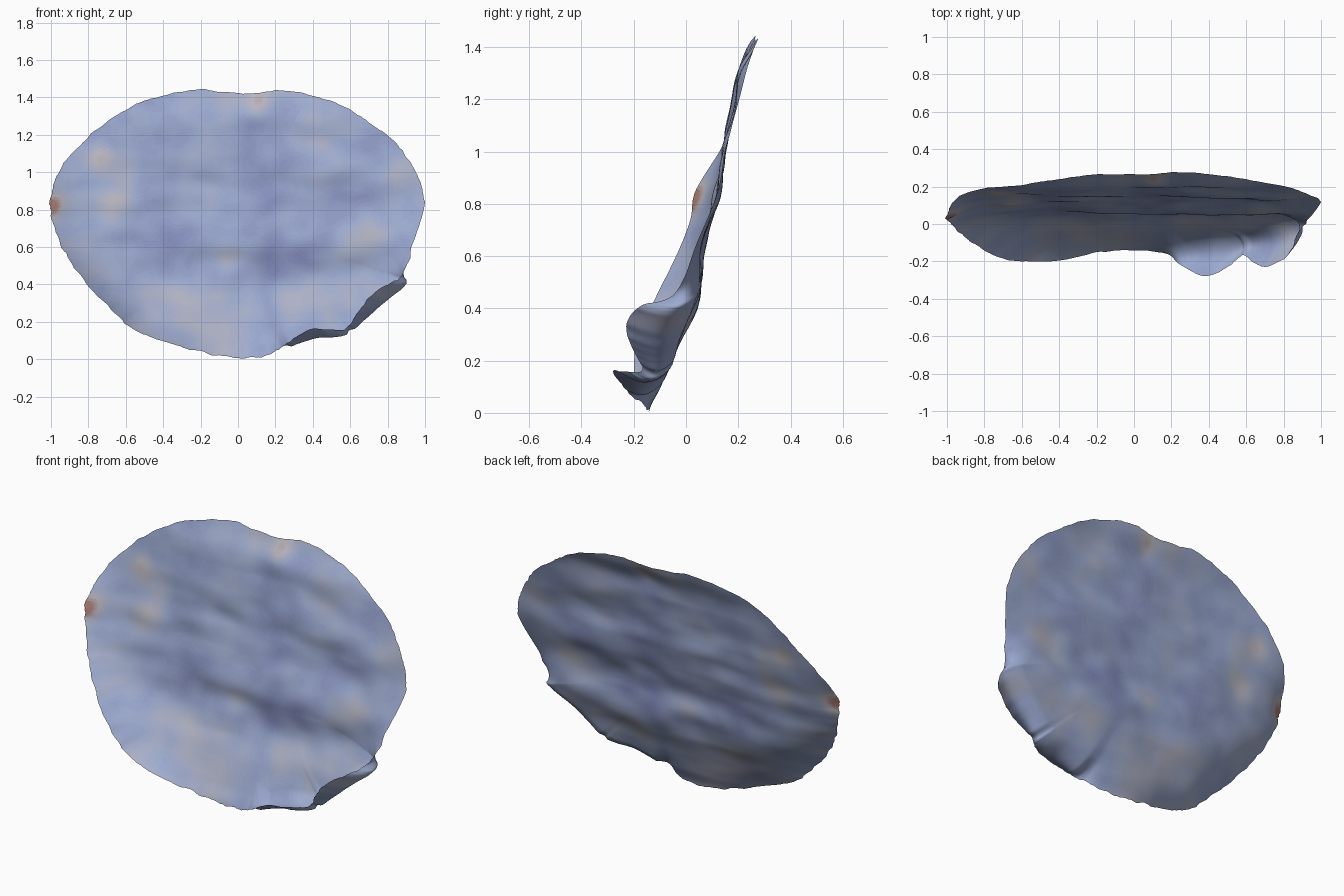
import bpy, bmesh, math
from mathutils import Vector, noise

if "Cube" in bpy.data.objects:
    bpy.data.objects.remove(bpy.data.objects["Cube"])

# Leaning profile: y of the sheet at z = 0.0, 0.1, 0.2 ... 1.5
LEAN = [-0.15, -0.10, -0.05, -0.01, 0.03, 0.05, 0.06, 0.08, 0.11,
        0.13, 0.147, 0.165, 0.18, 0.20, 0.255, 0.29]

# Rim, going round from the bottom: x, y, z
RIM = [(0, -.14, .005), (.17, -.16, .025), (.25, -.22, .08), (.38, -.28, .155),
       (.5, -.23, .16), (.58, -.17, .165), (.64, -.205, .25), (.71, -.225, .34), (.82, -.17, .41),
       (.88, -.05, .45), (.94, .03, .62), (.995, .12, .84), (.95, .15, 1.0),
       (.84, .19, 1.16), (.7, .22, 1.27), (.54, .25, 1.365), (.27, .275, 1.44),
       (.05, .265, 1.42), (-.2, .265, 1.44), (-.4, .24, 1.41), (-.6, .205, 1.33),
       (-.8, .19, 1.19), (-.94, .14, 1.03), (-1, .05, .87), (-.99, .02, .74),
       (-.93, -.05, .58), (-.83, -.12, .43), (-.7, -.185, .29), (-.56, -.2, .16),
       (-.38, -.19, .09), (-.2, -.15, .04)]

# Rolled lip on the lower right: rim index -> how far the fold stands outside the rim
FOLD = {1: .0, 2: .03, 3: .08, 4: .07, 5: .035, 6: .07, 7: .10, 8: .08, 9: .03}

# Colour spots: x, z, radius, strength (positive is warm)
SPOTS = [(-.74, 1.08, .08, .3), (-.66, .8, .1, .3), (.62, .6, .12, .25),
         (.1, 1.37, .07, .45), (-1, .82, .06, .7), (-.25, .12, .3, .18), (.3, .36, .15, .1),
         (-.4, .6, .17, -.35), (.2, .5, .18, -.25), (.52, .82, .13, -.25), (.2, 1.0, .3, -.1)]

SEGS, RINGS, SHADES = 310, 70, 24
CENTRE = (0.0, 0.72)


def spline(a, b, c, d, t):
    return 0.5 * (2 * b + (c - a) * t + (2 * a - 5 * b + 4 * c - d) * t * t
                  + (3 * b - a - 3 * c + d) * t ** 3)


def lean(z):
    i = max(0, min(len(LEAN) - 2, int(z * 10)))
    p = [LEAN[max(0, min(len(LEAN) - 1, i + k))] for k in (-1, 0, 1, 2)]
    return spline(*p, z * 10 - i)


def rim(k):
    n = len(RIM)
    u = k / SEGS * n
    i, t = int(u), u - int(u)
    ids = [(i + j) % n for j in (-1, 0, 1, 2)]
    p = spline(*[Vector(RIM[j]) for j in ids], t)
    b = spline(*[FOLD.get(j, 0) for j in ids], t)
    return p, max(b, 0)


def spots(x, z):
    return sum(w * math.exp(-((x - a) ** 2 + (z - b) ** 2) / rad ** 2)
               for a, b, rad, w in SPOTS)


def ripple(x, z):
    y = (0.020 * noise.noise(Vector((x * 1.8, z * 5.5, 3.1)))
         + 0.010 * noise.noise(Vector((x * 5, z * 9, 7.7))))
    return y - 0.04 * spots(x, z)      # warm spots bulge forward, deep blue ones recede


def point(k, r):
    p, fold = rim(k)
    w = min(1, fold / 0.04)            # 0 = plain dished edge, 1 = rolled lip
    t = max(0.0, (r - 0.8) / 0.2)
    # Rolled lip: the sheet runs out to the fold, then turns back to the rim
    rolled = r * (1 + fold) / 0.88 if r < 0.8 else 0
    if r >= 0.8:
        a = (1 + fold) * 0.8 / 0.88
        rolled = a + (1 - a) * t + (1 + fold - (1 + a) / 2) * math.sin(math.pi * t)
    q = r + (rolled - r) * w
    q *= 1 + r ** 12 * (0.010 * noise.noise(Vector((k * 0.31, 0.5, 0.2)))
                        + 0.006 * noise.noise(Vector((k * 0.83, 4.5, 0.2))))
    x = CENTRE[0] + (p.x - CENTRE[0]) * q
    z = CENTRE[1] + (p.z - CENTRE[1]) * q
    bend = (1 - w) * r ** 7 + w * t ** 1.6
    y = lean(z) + (p.y - lean(p.z)) * bend + ripple(x, z) * (1 - 0.7 * r ** 5)
    return Vector((x, y, max(z, 0)))


def shade(c):
    v = (0.34 + 0.22 * noise.noise(Vector((c.x * 3.5, c.z * 4.5, 1.0)))
         + 0.12 * noise.noise(Vector((c.x * 9, c.z * 10, 5.0))) + spots(c.x, c.z))
    return max(0, min(SHADES - 1, int(v * SHADES)))


# Wrinkled sheet as a polar grid
bm = bmesh.new()
hub = bm.verts.new(point(0, 0))
rings = [[bm.verts.new(point(k, (j / RINGS) ** 0.8)) for k in range(SEGS)]
         for j in range(1, RINGS + 1)]
for k in range(SEGS):
    n = (k + 1) % SEGS
    bm.faces.new((hub, rings[0][k], rings[0][n]))
    for a, b in zip(rings, rings[1:]):
        bm.faces.new((a[k], b[k], b[n], a[n]))
for f in bm.faces:
    f.smooth = True
    f.material_index = shade(f.calc_center_median())
me = bpy.data.meshes.new("wavy_sheet")
bm.to_mesh(me)
bm.free()

# Shades from deep blue through pale blue to warm tan
RAMP = [Vector((.20, .23, .47)), Vector((.33, .40, .62)),
        Vector((.50, .48, .52)), Vector((.42, .22, .18))]
for i in range(SHADES):
    u = i / (SHADES - 1) * (len(RAMP) - 1)
    j = min(int(u), len(RAMP) - 2)
    mat = bpy.data.materials.new(f"sheet_shade_{i}")
    mat.diffuse_color = (*RAMP[j].lerp(RAMP[j + 1], u - j), 1)
    mat.use_nodes = True
    mat.node_tree.nodes["Principled BSDF"].inputs["Base Color"].default_value = mat.diffuse_color
    me.materials.append(mat)
bpy.context.collection.objects.link(bpy.data.objects.new("wavy_sheet", me))
